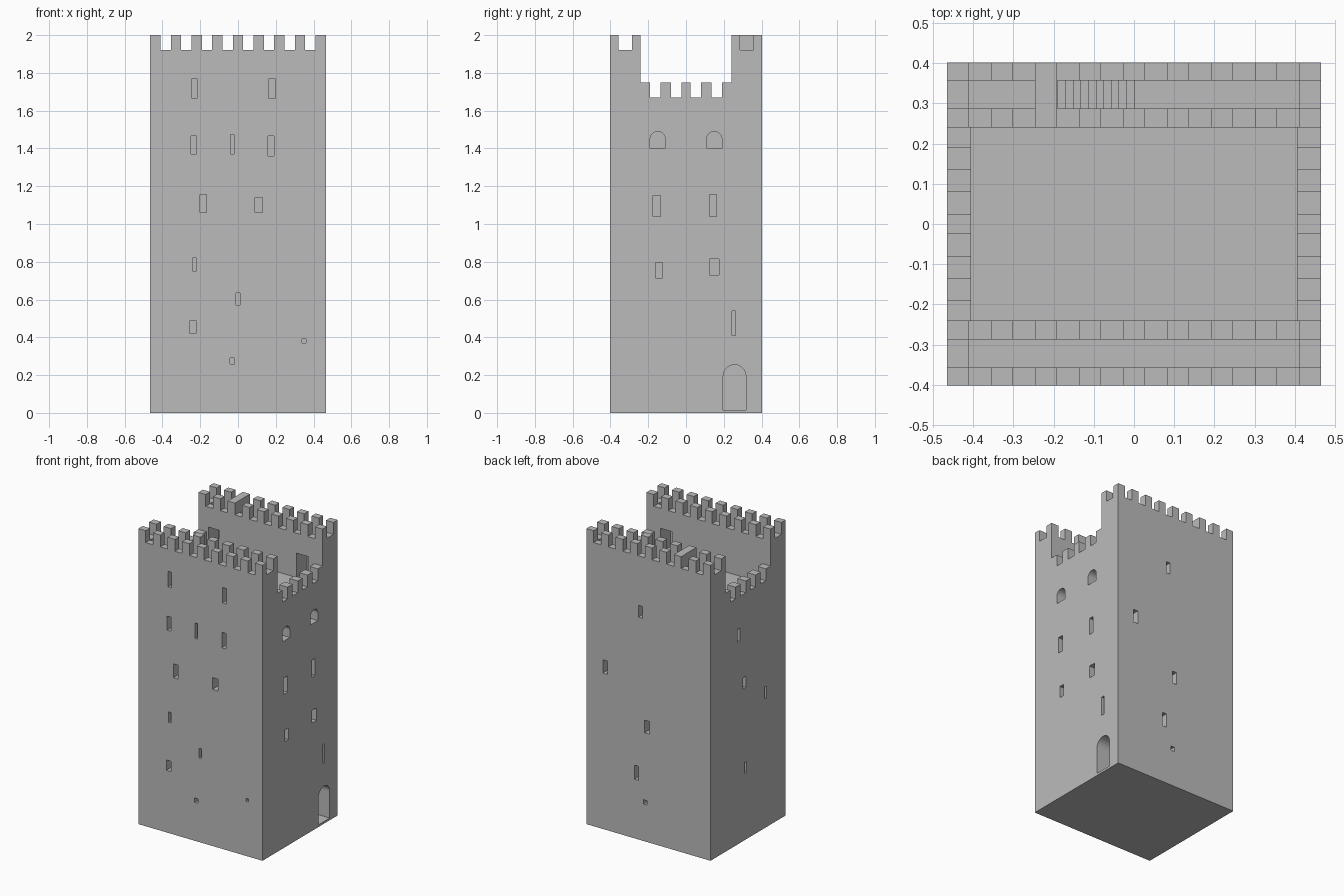
import bpy, bmesh, math

cube = bpy.data.objects.get("Cube")
if cube:
    bpy.data.objects.remove(cube, do_unlink=True)

stone = bpy.data.materials.new("grey_stone")
stone.use_nodes = True
stone.diffuse_color = (0.5, 0.5, 0.5, 1)
stone.node_tree.nodes["Principled BSDF"].inputs["Base Color"].default_value = (0.5, 0.5, 0.5, 1)

HX, HY = 0.465, 0.402          # outer half sizes
WALL_IN, WALK_IN, WALK_OUT = 0.24, 0.287, 0.357
FLOOR, WALK, CRENEL, TOP = 1.62, 1.85, 1.92, 2.0
OVER = 2.1                     # cutters rise past the top


def prism(bm, outline, axis, a, b):
    """Extrude a (horizontal, z) outline along axis 'x' or 'y' from a to b."""
    def place(u, z, d):
        return (u, d, z) if axis == "y" else (d, u, z)
    face = bm.faces.new([bm.verts.new(place(u, z, a)) for u, z in outline])
    new = bmesh.ops.extrude_face_region(bm, geom=[face])["geom"]
    for v in new:
        if isinstance(v, bmesh.types.BMVert):
            v.co["xyz".index(axis)] = b


def box(bm, x0, x1, y0, y1, z0, z1):
    prism(bm, [(x0, z0), (x1, z0), (x1, z1), (x0, z1)], "y", y0, y1)


def make(name, bm):
    bmesh.ops.recalc_face_normals(bm, faces=bm.faces)
    mesh = bpy.data.meshes.new(name)
    bm.to_mesh(mesh)
    bm.free()
    mesh.materials.append(stone)
    obj = bpy.data.objects.new(name, mesh)
    bpy.context.collection.objects.link(obj)
    return obj


def carve(name, bm):
    """Subtract the shapes in bm from the tower."""
    cutter = make(name, bm)
    cutter.hide_render = True
    mod = tower.modifiers.new(name, "BOOLEAN")
    mod.operation, mod.solver, mod.object = "DIFFERENCE", "EXACT", cutter
    bpy.context.view_layer.objects.active = tower
    bpy.ops.object.modifier_apply(modifier=name)
    bpy.data.objects.remove(cutter, do_unlink=True)


# Solid tower
bm = bmesh.new()
box(bm, -HX, HX, -HY, HY, 0, TOP)
tower = make("tower", bm)

# Low side walls, then the sunken roof court
bm = bmesh.new()
box(bm, -0.6, 0.6, -WALL_IN, WALL_IN, 1.75, OVER)
carve("side_drop", bm)
bm = bmesh.new()
box(bm, -0.405, 0.405, -WALL_IN, WALL_IN, FLOOR, OVER)
carve("court", bm)

# Wall walks, the rear one broken by a solid crossing block
bm = bmesh.new()
box(bm, -0.41, 0.41, -WALK_OUT, -WALK_IN, WALK, OVER)
for x0, x1 in ((-0.41, -0.245), (-0.19, 0.41)):
    box(bm, x0, x1, WALK_IN, WALK_OUT, WALK, OVER)
carve("wall_walks", bm)

# Stair well dropping from the rear walk
N, RUN = 10, 0.019
steps = [(-N * RUN, OVER)]
for i in range(N):
    z = WALK - RUN * (N - i)
    steps += [(RUN * (i - N), z), (RUN * (i + 1 - N), z)]
steps.append((0, OVER))
bm = bmesh.new()
prism(bm, steps, "y", WALK_IN, WALK_OUT)
carve("stair_well", bm)

# Crenels across the long walls
bm = bmesh.new()
for i in range(8):
    c = -0.3825 + i * 0.1093
    box(bm, c - 0.0273, c + 0.0273, -0.6, 0.6, CRENEL, OVER)
carve("long_crenels", bm)

# Crenels at the ends of the walks
bm = bmesh.new()
for x0, x1 in ((-0.6, -0.4), (0.4, 0.6)):
    for y0, y1 in ((-WALK_OUT, -WALK_IN), (WALK_IN, WALK_OUT)):
        box(bm, x0, x1, y0, y1, CRENEL, OVER)
carve("end_crenels", bm)

# Crenels on the low side walls
bm = bmesh.new()
for c in (-0.1625, -0.0525, 0.0525, 0.1625):
    box(bm, -0.6, 0.6, c - 0.0275, c + 0.0275, 1.67, OVER)
carve("side_crenels", bm)

# Doorways from the court into the long walls
bm = bmesh.new()
for x0, x1, side in ((-0.39, -0.31, 1), (0.27, 0.36, 1), (0.27, 0.36, -1)):
    box(bm, x0, x1, side * 0.2, side * 0.35, FLOOR, 1.785)
carve("court_doors", bm)


def openings(name, axis, outer, depth, slots, arched=False):
    """Slots are (centre, width, bottom, top), cut inward from an outer face."""
    bm = bmesh.new()
    sign = math.copysign(1, outer)
    for c, w, z0, z1 in slots:
        r = w / 2
        outline = [(c - r, z0), (c + r, z0)]
        if arched:
            outline += [(c + r * math.cos(t), z1 - r + r * math.sin(t))
                        for t in (math.pi * k / 12 for k in range(13))]
        else:
            outline += [(c + r, z1), (c - r, z1)]
        prism(bm, outline, axis, outer + sign * 0.05, outer - sign * depth)
    carve(name, bm)


openings("front_windows", "y", -HY, 0.1, [
    (-0.23, 0.025, 1.665, 1.77), (0.18, 0.03, 1.665, 1.77),
    (-0.235, 0.03, 1.37, 1.465), (-0.03, 0.02, 1.37, 1.475), (0.175, 0.03, 1.36, 1.465),
    (-0.185, 0.035, 1.06, 1.155), (0.11, 0.04, 1.06, 1.14),
    (-0.23, 0.02, 0.75, 0.82), (0, 0.02, 0.57, 0.635), (-0.238, 0.033, 0.42, 0.49),
    (-0.03, 0.025, 0.26, 0.29), (0.35, 0.02, 0.37, 0.39)])
openings("back_windows", "y", HY, 0.1, [
    (0.06, 0.03, 1.505, 1.585), (0.324, 0.035, 1.055, 1.145), (0.01, 0.035, 0.735, 0.82),
    (0.09, 0.03, 0.4, 0.495), (0.024, 0.025, 0.25, 0.28)])
openings("right_windows", "x", HX, 0.12, [
    (-0.155, 0.04, 1.04, 1.15), (0.143, 0.035, 1.04, 1.155),
    (-0.143, 0.035, 0.715, 0.795), (0.15, 0.05, 0.73, 0.815), (0.253, 0.02, 0.41, 0.54)])
openings("left_windows", "x", -HX, 0.1, [
    (0.1, 0.03, 1.365, 1.455), (0.038, 0.03, 1.03, 1.105),
    (-0.187, 0.02, 0.875, 0.955), (0.027, 0.025, 0.45, 0.525)])
openings("arched_windows", "x", HX, 0.12,
         [(c, 0.08, 1.4, 1.49) for c in (-0.15, 0.15)], arched=True)
openings("entrance", "x", HX, 0.15, [(0.257, 0.12, 0.015, 0.255)], arched=True)
